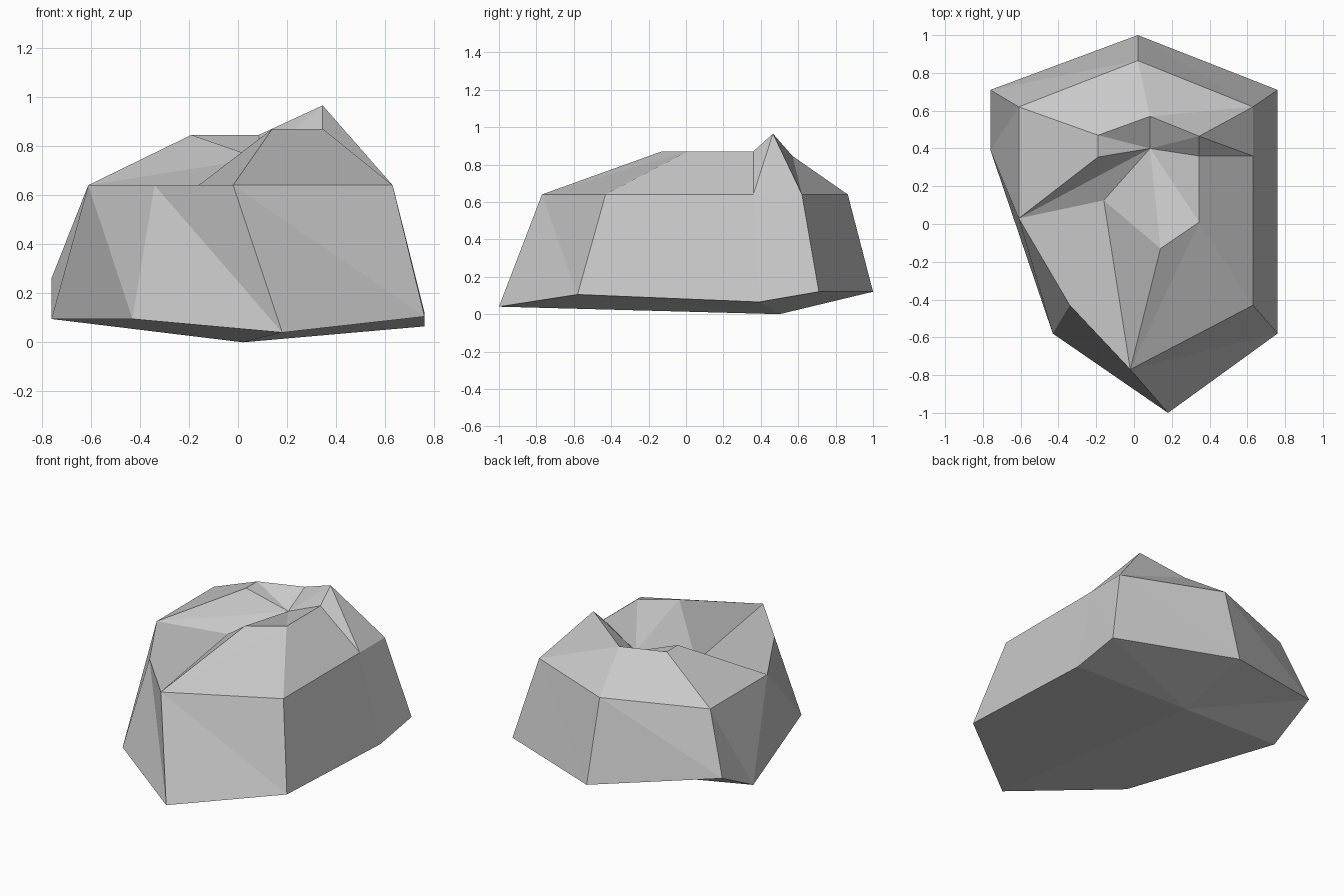
import bpy
import bmesh

cube = bpy.data.objects.get("Cube")
if cube:
    bpy.data.objects.remove(cube)

# Stone colour
stone = bpy.data.materials.new("stone_grey")
stone.use_nodes = True
grey = (0.58, 0.58, 0.58, 1)
stone.diffuse_color = grey
stone.node_tree.nodes["Principled BSDF"].inputs["Base Color"].default_value = grey

bm = bmesh.new()


def face(*corners):
    bm.faces.new(corners)


# Shoulder ring and base ring, both starting at the back and turning to the left
SHOULDER = 0.64
rim = [bm.verts.new((x, y, SHOULDER)) for x, y in (
    (0.02, 0.865), (0.63, 0.62), (0.63, 0.36), (0.63, -0.43),
    (-0.02, -0.77), (-0.34, -0.43), (-0.61, 0.03), (-0.61, 0.62))]
base = [bm.verts.new(p) for p in (
    (0.02, 1.0, 0.12), (0.76, 0.71, 0.12), (0.76, 0.39, 0.065), (0.76, -0.58, 0.105),
    (0.18, -1.0, 0.04), (-0.43, -0.58, 0.095), (-0.76, 0.39, 0.095), (-0.76, 0.71, 0.26))]
keel = bm.verts.new((0.02, 0.5, 0))

# Side walls and the shallow underside fan
for i in range(len(rim)):
    j = (i + 1) % len(rim)
    face(rim[i], rim[j], base[i])
    face(rim[j], base[j], base[i])
    face(base[i], base[j], keel)

# Crest points on top
hollow = bm.verts.new((0.085, 0.40, 0.75))
saddle = bm.verts.new((0.085, 0.57, 0.845))
peak = bm.verts.new((0.345, 0.465, 0.965))
ledge_back = bm.verts.new((0.345, 0.36, 0.87))
ledge_front = bm.verts.new((0.345, 0.01, 0.87))
brow = bm.verts.new((0.14, -0.13, 0.87))
notch = bm.verts.new((-0.16, 0.125, SHOULDER))
knob_front = bm.verts.new((-0.19, 0.355, 0.845))
knob_back = bm.verts.new((-0.19, 0.47, 0.845))
back, back_left, left, front_left, front, front_right, right, back_right = rim

# Back slope
face(back_right, back, saddle)
face(back_right, saddle, knob_back)
face(back, back_left, saddle)
face(back_left, peak, saddle)

# Left slope
face(back_left, left, peak)
face(left, ledge_back, peak)
face(left, front_left, ledge_front)
face(left, ledge_front, ledge_back)

# Front slope and the flat front shelf
face(front_left, front, ledge_front)
face(front, brow, ledge_front)
face(front, notch, brow)
face(front, front_right, right, notch)

# Right slope
face(right, back_right, knob_front)
face(back_right, knob_back, knob_front)

# Hollow in the middle of the top
face(right, knob_front, hollow)
face(right, hollow, notch)
face(notch, hollow, brow)
face(brow, hollow, ledge_front)
face(ledge_front, hollow, ledge_back)
face(hollow, saddle, peak)
face(hollow, peak, ledge_back)
face(knob_back, saddle, hollow)
face(knob_back, hollow, knob_front)

bmesh.ops.recalc_face_normals(bm, faces=bm.faces[:])
mesh = bpy.data.meshes.new("boulder")
bm.to_mesh(mesh)
bm.free()
mesh.materials.append(stone)
boulder = bpy.data.objects.new("boulder", mesh)
bpy.context.collection.objects.link(boulder)
